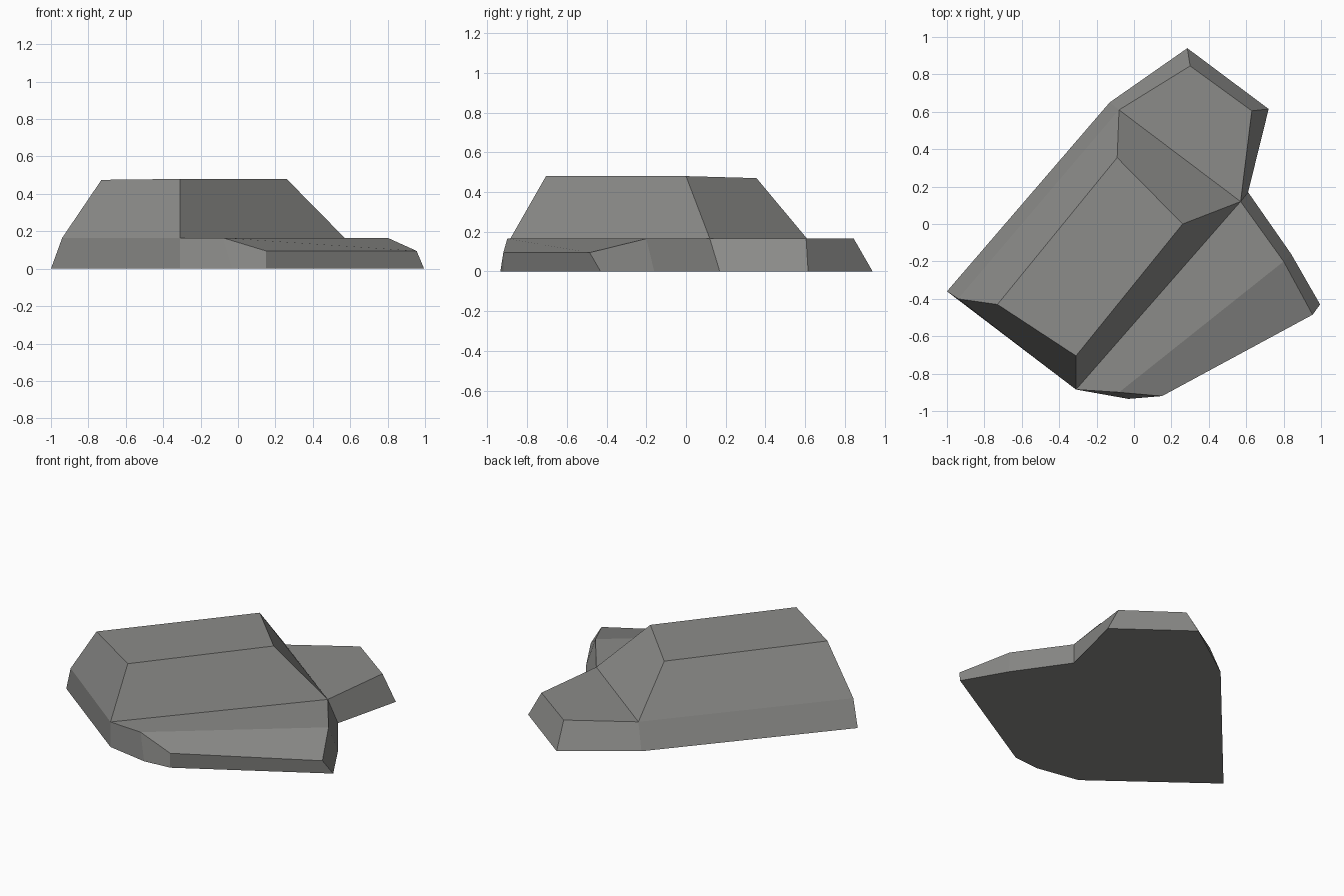
import bpy
import bmesh

# Remove only the default object
default_object = bpy.data.objects.get("Cube")
if default_object:
    bpy.data.objects.remove(default_object, do_unlink=True)

LEDGE = 0.165   # height of the broad ledge
LIP = 0.095     # height of the low front lip


def make_material(name, colour):
    material = bpy.data.materials.new(name)
    material.use_nodes = True
    material.diffuse_color = colour
    shader = material.node_tree.nodes["Principled BSDF"]
    shader.inputs["Base Color"].default_value = colour
    shader.inputs["Roughness"].default_value = 0.9
    return material


def add_ring(bm, points):
    return [bm.verts.new(point) for point in points]


def skirt(bm, lower, upper):
    """Join two matching loops with a band of quads."""
    count = len(lower)
    for i in range(count):
        j = (i + 1) % count
        bm.faces.new((lower[i], lower[j], upper[j], upper[i]))


# Outline on the ground, counterclockwise from the left corner
ground_outline = [
    (-1, -.36), (-.31, -.885), (-.03, -.935), (.15, -.92), (.995, -.43),
    (.84, -.16), (.61, .17), (.72, .615), (.285, .94), (-.13, .65),
]
# Matching outline of the ledge; two corners drop to the lip
ledge_outline = [
    (-.94, -.4), (-.31, -.885), (-.08, -.9), (.15, -.92), (.955, -.485),
    (.8, -.2), (.57, .12), (.63, .605), (.3, .845), (-.08, .61),
]
lip_corners = (3, 4)
# Top of the tall block
crown_corners = [
    (-.73, -.43, .475), (-.31, -.705, .48), (.26, 0, .48), (-.09, .355, .47),
]

bm = bmesh.new()
ground = add_ring(bm, [(x, y, 0) for x, y in ground_outline])
ledge = add_ring(bm, [(x, y, LIP if i in lip_corners else LEDGE)
                      for i, (x, y) in enumerate(ledge_outline)])
crown = add_ring(bm, crown_corners)

# Underside and outer walls
bm.faces.new(list(reversed(ground)))
skirt(bm, ground, ledge)

# Front shelf, its sloping lip and the rear shelf
front_shelf = (1, 2, 5, 6)
front_slope = (2, 3, 4, 5)
rear_shelf = (6, 7, 8, 9)
for corners in (front_shelf, front_slope, rear_shelf):
    bm.faces.new([ledge[i] for i in corners])

# Tall tapering block
block_foot = [ledge[i] for i in (0, 1, 6, 9)]
skirt(bm, block_foot, crown)
bm.faces.new(crown)

bmesh.ops.recalc_face_normals(bm, faces=bm.faces)
mesh = bpy.data.meshes.new("rock")
bm.to_mesh(mesh)
bm.free()

rock = bpy.data.objects.new("rock", mesh)
bpy.context.collection.objects.link(rock)
mesh.materials.append(make_material("stone grey", (.26, .26, .25, 1)))
